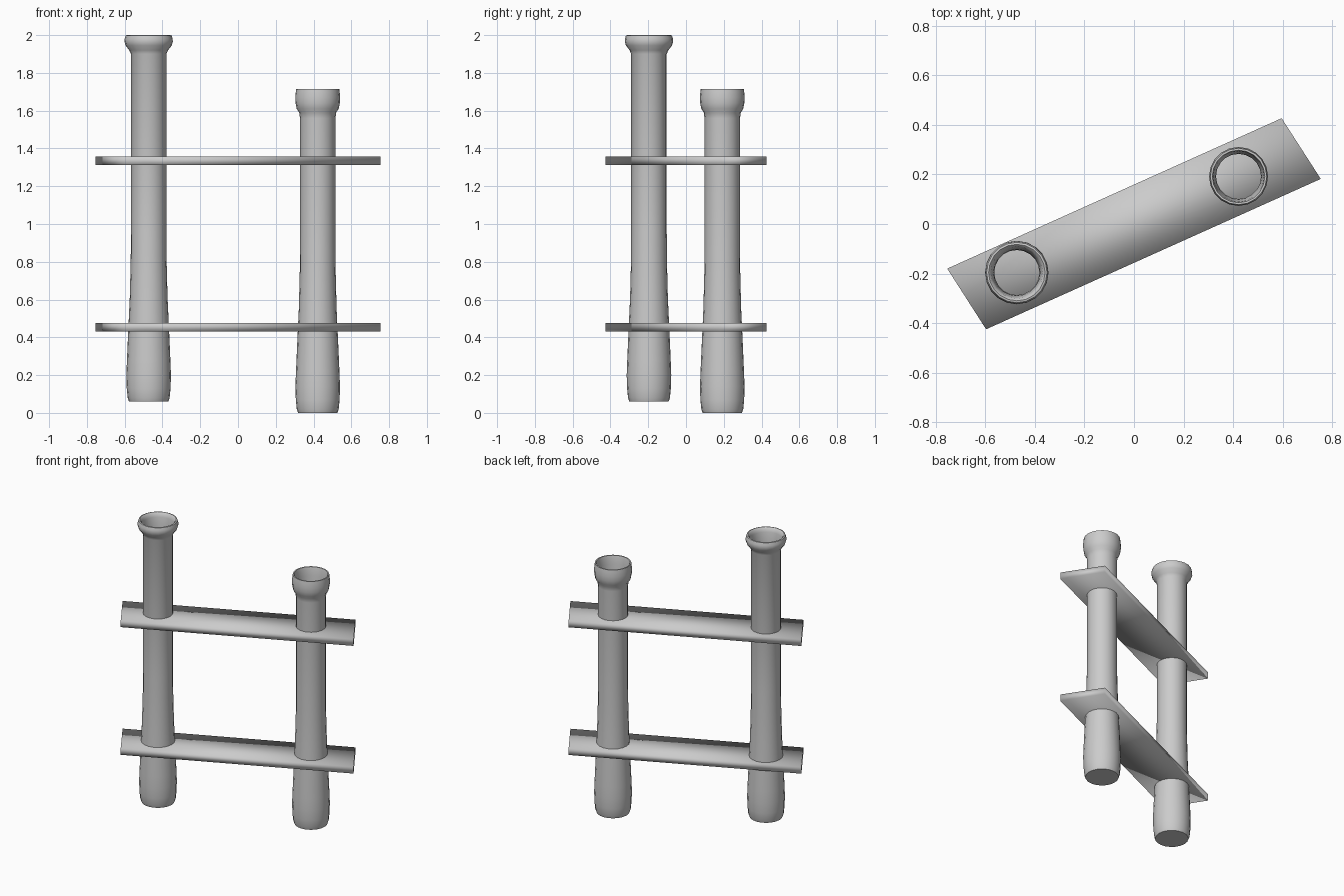
import bpy
import bmesh
import math

if "Cube" in bpy.data.objects:
    bpy.data.objects.remove(bpy.data.objects["Cube"])

SIDES = 20


def finish(bm, name, angle):
    bmesh.ops.recalc_face_normals(bm, faces=bm.faces)
    mesh = bpy.data.meshes.new(name)
    bm.to_mesh(mesh)
    bm.free()
    obj = bpy.data.objects.new(name, mesh)
    bpy.context.collection.objects.link(obj)
    bpy.ops.object.select_all(action='DESELECT')
    obj.select_set(True)
    bpy.context.view_layer.objects.active = obj
    if angle is None:
        bpy.ops.object.shade_smooth()
    else:
        bpy.ops.object.shade_smooth_by_angle(angle=math.radians(angle))
    return obj


def lathe(name, profile, location):
    """Revolve (radius, z) points and cap both ends."""
    bm = bmesh.new()
    rings = []
    for r, z in profile:
        rings.append([bm.verts.new((r * math.cos(2 * math.pi * i / SIDES),
                                    r * math.sin(2 * math.pi * i / SIDES), z))
                      for i in range(SIDES)])
    for a, b in zip(rings, rings[1:]):
        for i in range(SIDES):
            j = (i + 1) % SIDES
            bm.faces.new((a[i], a[j], b[j], b[i]))
    bm.faces.new(rings[0])
    bm.faces.new(rings[-1])
    obj = finish(bm, name, 50)
    obj.location = location
    return obj


def slat(name, corners, z0, z1):
    bm = bmesh.new()
    face = bm.faces.new([bm.verts.new((x, y, z0)) for x, y in corners])
    ext = bmesh.ops.extrude_face_region(bm, geom=[face], use_keep_orig=True)
    for v in ext["geom"]:
        if isinstance(v, bmesh.types.BMVert):
            v.co.z = z1
    return finish(bm, name, None)


# Swollen closed foot shared by both posts
foot = [(0.085, 0.0), (0.104, 0.0), (0.111, 0.02), (0.116, 0.07),
        (0.118, 0.14), (0.115, 0.22), (0.108, 0.38), (0.100, 0.55),
        (0.095, 0.75), (0.094, 0.9)]

# Tall post with a narrow rolled lip, hollow inside
tall_lip = [(0.094, 1.84), (0.103, 1.86), (0.122, 1.885), (0.128, 1.905),
            (0.127, 1.92), (0.122, 1.938), (0.114, 1.94), (0.105, 1.932),
            (0.100, 1.91), (0.094, 1.87), (0.091, 1.82),
            (0.091, 0.9), (0.091, 0.03)]
lathe("tall_post", foot + tall_lip, (-0.473, -0.196, 0.06))

# Short post with a deeper cup-shaped lip
short_lip = [(0.094, 1.56), (0.098, 1.59), (0.111, 1.61), (0.117, 1.64),
             (0.119, 1.67), (0.116, 1.70), (0.114, 1.716), (0.106, 1.716),
             (0.102, 1.70), (0.098, 1.66), (0.094, 1.61), (0.091, 1.56),
             (0.091, 0.9), (0.091, 0.03)]
lathe("short_post", foot + short_lip, (0.422, 0.192, 0))

# Two skewed flat slats joining the posts
outline = [(-0.754, -0.18), (-0.597, -0.425), (0.754, 0.182), (0.596, 0.427)]
slat("lower_slat", outline, 0.432, 0.477)
slat("upper_slat", outline, 1.312, 1.357)
